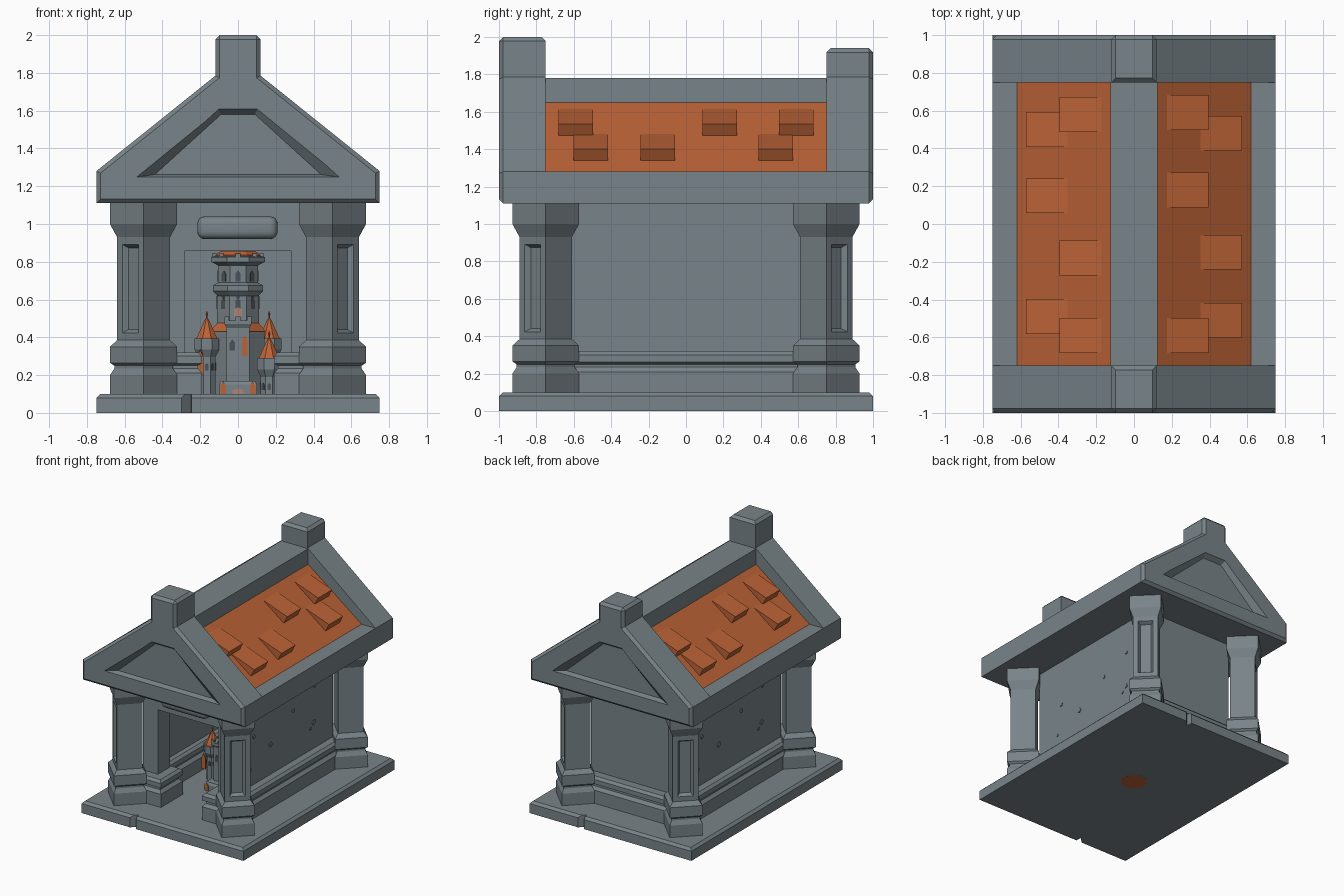
import bpy, bmesh, math
from mathutils import Matrix, Vector

if "Cube" in bpy.data.objects:
    bpy.data.objects.remove(bpy.data.objects["Cube"])


def material(name, rgb):
    m = bpy.data.materials.new(name)
    m.diffuse_color = (*rgb, 1)
    m.use_nodes = True
    m.node_tree.nodes["Principled BSDF"].inputs["Base Color"].default_value = m.diffuse_color
    return m


STONE = material("grey stone", (0.19, 0.23, 0.25))
ORANGE = material("orange tile", (0.50, 0.125, 0.038))
DARK = material("dark window", (0.07, 0.085, 0.095))
PINK = material("pale door", (0.42, 0.23, 0.19))


def finish(name, bm, *mats):
    bmesh.ops.recalc_face_normals(bm, faces=bm.faces)
    me = bpy.data.meshes.new(name)
    bm.to_mesh(me)
    bm.free()
    ob = bpy.data.objects.new(name, me)
    bpy.context.collection.objects.link(ob)
    for m in mats:
        me.materials.append(m)
    return ob


def loft(rings):
    """Closed solid through rings that have equal point counts."""
    bm = bmesh.new()
    vs = [[bm.verts.new(p) for p in r] for r in rings]
    n = len(vs[0])
    for a, b in zip(vs, vs[1:]):
        for i in range(n):
            bm.faces.new((a[i], a[(i + 1) % n], b[(i + 1) % n], b[i]))
    bm.faces.new(vs[0][::-1])
    bm.faces.new(vs[-1])
    bmesh.ops.recalc_face_normals(bm, faces=bm.faces)
    return bm


def prism_y(pts, y0, y1):
    return loft([[(x, y, z) for x, z in pts] for y in (y0, y1)])


def rect_stack(x0, x1, y0, y1, steps):
    """Rectangular footprint with (inset, z) steps."""
    return loft([[(x0 + i, y0 + i, z), (x1 - i, y0 + i, z),
                  (x1 - i, y1 - i, z), (x0 + i, y1 - i, z)] for i, z in steps])


def box(name, x0, x1, y0, y1, z0, z1, mat=STONE):
    return finish(name, rect_stack(x0, x1, y0, y1, [(0, z0), (0, z1)]), mat)


def turned(n, cx, cy, steps, turn=0.0):
    return loft([[(cx + r * math.cos(turn + i * math.tau / n),
                   cy + r * math.sin(turn + i * math.tau / n), z) for i in range(n)]
                 for r, z in steps])


def octagon(name, cx, cy, steps, mat=STONE):
    k = 1 / math.cos(math.pi / 8)
    return finish(name, turned(8, cx, cy, [(r * k, z) for r, z in steps], math.pi / 8), mat)


def cut(ob, bm):
    cutter = finish("cutter", bm)
    cutter.hide_render = True
    mod = ob.modifiers.new("cut", 'BOOLEAN')
    mod.object, mod.solver = cutter, 'EXACT'
    bpy.context.view_layer.objects.active = ob
    bpy.ops.object.modifier_apply(modifier=mod.name)
    bpy.data.objects.remove(cutter)


# base slab with a chipped crack at front and back
slab = finish("base_slab", rect_stack(-0.75, 0.75, -1, 1, [(0, 0), (0, 0.08), (0.02, 0.1)]), STONE)
for s in (-1, 1):
    tri = [(s * 0.31, s * 1.01), (s * 0.245, s * 1.01), (s * 0.25, s * 0.95)]
    cut(slab, loft([[(x, y, z) for x, y in tri] for z in (-0.05, 0.2)]))

# corner columns: diamond section with a sunk panel on the outward face
COLUMN = [(0.178, 0.1), (0.178, 0.2), (0.155, 0.235), (0.155, 0.25), (0.178, 0.265),
          (0.178, 0.35), (0.14, 0.385), (0.14, 0.93), (0.178, 1.0), (0.178, 1.11)]
for sx in (-1, 1):
    for sy in (-1, 1):
        bm = turned(4, sx * 0.5, sy * 0.75, COLUMN)
        out = Vector((sx, sy, 0)).normalized()
        shaft = [f for f in bm.faces if f.normal.dot(out) > 0.99 and f.calc_area() > 0.09]
        bmesh.ops.inset_region(bm, faces=shaft, thickness=0.055)
        bmesh.ops.inset_region(bm, faces=shaft, thickness=0.025, depth=-0.03)
        finish("corner_column", bm, STONE)

# walls, doorway and skirting
MOULD = [(0, 0.1), (0, 0.21), (0.022, 0.235), (0.022, 0.25), (0, 0.262), (0, 0.3), (0.02, 0.32)]
for s in (-1, 1):
    x0, x1 = sorted((s * 0.38, s * 0.42))
    box("side_wall", x0, x1, -0.66, 0.66, 0.09, 1.12)
    x0, x1 = sorted((s * 0.28, s * 0.42))
    box("door_jamb", x0, x1, -0.66, -0.5, 0.09, 1.12)
    x0, x1 = sorted((s * 0.32, s * 0.5))
    finish("side_skirting", rect_stack(x0, x1, -0.7, 0.7, MOULD), STONE)
    x0, x1 = sorted((s * 0.19, s * 0.48))
    finish("jamb_skirting", rect_stack(x0, x1, -0.75, -0.46, MOULD), STONE)
box("door_lintel", -0.28, 0.28, -0.66, -0.5, 0.86, 1.12)
box("back_wall", -0.42, 0.42, 0.62, 0.66, 0.09, 1.12)
finish("back_skirting", rect_stack(-0.48, 0.48, 0.55, 0.75, MOULD), STONE)

# rounded plaque above the door
bm = rect_stack(-0.215, 0.21, -0.73, -0.62, [(0, 0.92), (0, 1.04)])
bmesh.ops.bevel(bm, geom=bm.edges[:], offset=0.04, segments=4, profile=0.5, affect='EDGES')
plaque = finish("door_plaque", bm, STONE)
bpy.context.view_layer.objects.active = plaque
plaque.select_set(True)
bpy.ops.object.shade_smooth_by_angle(angle=math.radians(40))

# little stone chips on the side walls
CHIPS = [(0.41, 0.84), (0.13, 0.74), (0.4, 0.54), (0.36, 0.5), (-0.39, 0.72), (-0.17, 0.57), (-0.44, 0.46)]
for s in (-1, 1):
    for k, (y, z) in enumerate(CHIPS):
        r = 0.014 + 0.004 * (k % 3)
        ring = [(s * y + r * math.cos(i * math.tau / 5 + k), z + r * math.sin(i * math.tau / 5 + k)) for i in range(5)]
        finish("wall_chip", loft([[(s * x, a, b) for a, b in ring] for x in (0.41, 0.426)]), STONE)

# roof core: eaves, orange slopes and ridge beam
half = [(0.75, 1.11), (0.75, 1.28), (0.62, 1.28), (0.125, 1.65), (0.125, 1.78)]
bm = prism_y(half + [(-x, z) for x, z in half[::-1]], -0.76, 0.76)
for f in bm.faces:
    f.material_index = int(abs(f.normal.x) > 0.3 and f.normal.z > 0.3)
finish("roof", bm, STONE, ORANGE)

# gables with a stub pillar and a sunken pediment
for s, top in ((-1, 2.0), (1, 1.94)):
    half = [(0.75, 1.11), (0.75, 1.28), (0.12, 1.785), (0.12, top)]
    bm = prism_y(half + [(-x, z) for x, z in half[::-1]], s * 0.75, s)
    rim = [e for e in bm.edges if all(abs(v.co.y) > 0.99 for v in e.verts)
           or all(v.co.z > top - 0.01 for v in e.verts)]
    bmesh.ops.bevel(bm, geom=rim, offset=0.022, segments=1, affect='EDGES')
    gable = finish("gable", bm, STONE)
    outer = [(-0.56, 1.245), (0.56, 1.245), (0.105, 1.615), (-0.105, 1.615)]
    inner = [(-0.44, 1.262), (0.44, 1.262), (0.09, 1.58), (-0.09, 1.58)]
    cut(gable, loft([[(x, s * 1.01, z) for x, z in outer], [(x, s * 0.96, z) for x, z in inner]]))

# raised roof tiles: (side, lower row?, centre y)
TILES = [(1, 0, 0.59), (1, 1, 0.48), (1, 0, 0.18), (1, 1, -0.15), (1, 1, -0.51), (1, 0, -0.59),
         (-1, 0, 0.58), (-1, 1, 0.5), (-1, 1, 0.15), (-1, 0, -0.18), (-1, 1, -0.49), (-1, 0, -0.59)]
for s, low, y in TILES:
    dx, dz = 0.178 * low, -0.133 * low
    wedge = [(0.17, 1.615), (0.395, 1.535), (0.362, 1.472), (0.34, 1.46)]
    finish("roof_tile", prism_y([(s * (x + dx), z + dz) for x, z in wedge], y - 0.092, y + 0.092), ORANGE)


# ---- small castle inside ----
def merlons(name, cx, cy, r, z, n=8):
    for i in range(n):
        a = math.tau * i / n
        x, y = cx + r * math.cos(a), cy + r * math.sin(a)
        box(name, x - 0.012, x + 0.012, y - 0.012, y + 0.012, z, z + 0.02)


def windows(name, cx, cy, r, z, w, h, n=8, mat=DARK):
    """Pointed window plates on each facet of an octagonal tower."""
    shape = [(-w, 0), (w, 0), (w, h * 0.7), (0, h), (-w, h * 0.7)]
    for i in range(n):
        bm = prism_y([(x, z + k) for x, k in shape], -r - 0.003, -r + 0.003)
        bm.transform(Matrix.Translation((cx, cy, 0)) @ Matrix.Rotation(math.tau * i / 8, 4, 'Z'))
        finish(name, bm, mat)


octagon("castle_footing", 0, 0, [(0.1, -0.001), (0.1, 0.004)], ORANGE)
octagon("castle_keep", 0, 0, [(0.14, 0.09), (0.14, 0.43), (0.11, 0.44), (0.11, 0.62), (0.132, 0.645),
                              (0.132, 0.675), (0.105, 0.69), (0.105, 0.78), (0.142, 0.8), (0.142, 0.825), (0.12, 0.83)])
octagon("castle_keep_skirt_roof", 0, 0, [(0.15, 0.43), (0.11, 0.475)], ORANGE)
octagon("castle_keep_roof", 0, 0, [(0.12, 0.825), (0.12, 0.835), (0.09, 0.858)], ORANGE)
merlons("castle_keep_merlon", 0, 0, 0.125, 0.825)
windows("castle_upper_window", 0, 0, 0.105, 0.695, 0.014, 0.06)
windows("castle_middle_window", 0, 0, 0.11, 0.55, 0.014, 0.06)
windows("castle_slot_window", 0, 0, 0.11, 0.605, 0.01, 0.015)

# gate tower and gate
box("castle_gate_tower", -0.06, 0.06, -0.24, -0.1, 0.09, 0.47)
finish("castle_gate_crown", rect_stack(-0.072, 0.072, -0.252, -0.09, [(0.012, 0.45), (0, 0.47), (0, 0.49)]), STONE)
for x in (-0.06, 0, 0.06):
    box("castle_gate_merlon", x - 0.012, x + 0.012, -0.252, -0.228, 0.49, 0.51)
windows("castle_pale_window", 0, 0, 0.113, 0.51, 0.022, 0.05, 1, PINK)
windows("castle_gate_window", -0.03, -0.03, 0.21, 0.33, 0.014, 0.06, 1)
windows("castle_gate_banner", 0.035, -0.03, 0.212, 0.3, 0.015, 0.115, 1, ORANGE)
finish("castle_gate", rect_stack(-0.1, 0.1, -0.3, -0.2, [(0, 0.09), (0, 0.15), (0.01, 0.17)]), STONE)
windows("castle_door", 0, -0.03, 0.272, 0.1, 0.03, 0.03, 1, PINK)
for x in (-0.078, 0.078):
    windows("castle_gate_flag", x, -0.03, 0.272, 0.1, 0.014, 0.065, 1, ORANGE)

# wings behind the turrets
box("castle_wing", -0.25, 0.25, -0.03, 0.12, 0.09, 0.3)
box("castle_wing_cornice", -0.26, 0.26, -0.04, 0.13, 0.295, 0.315)

# corner turrets with pointed roofs: (x, y, height of roof edge)
for x, y, z in ((-0.165, -0.1, 0.395), (0.165, 0.1, 0.395), (0.165, -0.12, 0.29), (-0.165, 0.12, 0.395)):
    octagon("castle_turret", x, y, [(0.045, 0.09), (0.045, z - 0.1), (0.065, z - 0.06), (0.065, z)])
    octagon("castle_turret_roof", x, y, [(0.055, z), (0.012, z + 0.095), (0.002, z + 0.11)], ORANGE)
    octagon("castle_turret_spike", x, y, [(0.004, z + 0.09), (0.004, z + 0.12), (0.007, z + 0.128), (0.001, z + 0.145)], ORANGE)
    windows("castle_turret_window", x, y, 0.045, z - 0.17, 0.01, 0.04)
windows("castle_turret_banner", -0.2, -0.1, 0.068, 0.2, 0.017, 0.135, 1, ORANGE)
